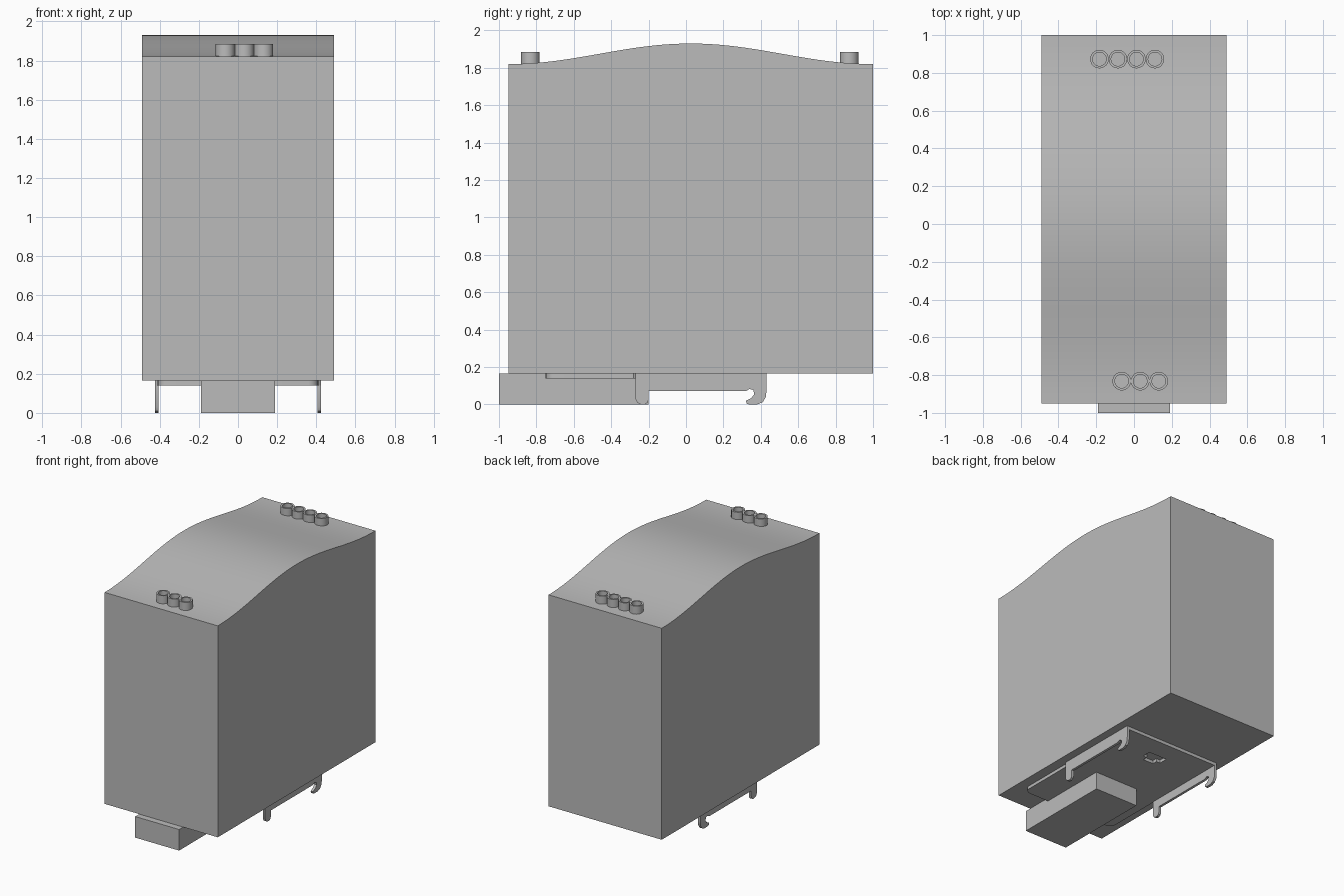
import bpy, bmesh, math
from mathutils import Vector

cube = bpy.data.objects.get("Cube")
if cube:
    bpy.data.objects.remove(cube, do_unlink=True)

grey = bpy.data.materials.new("housing grey")
grey.use_nodes = True
grey.diffuse_color = (0.5, 0.5, 0.5, 1)
grey.node_tree.nodes["Principled BSDF"].inputs["Base Color"].default_value = (0.5, 0.5, 0.5, 1)


def finish(name, bm, smooth=True):
    bmesh.ops.recalc_face_normals(bm, faces=bm.faces)
    mesh = bpy.data.meshes.new(name)
    bm.to_mesh(mesh)
    bm.free()
    mesh.materials.append(grey)
    ob = bpy.data.objects.new(name, mesh)
    bpy.context.collection.objects.link(ob)
    if smooth:
        bpy.ops.object.select_all(action='DESELECT')
        ob.select_set(True)
        bpy.context.view_layer.objects.active = ob
        bpy.ops.object.shade_smooth_by_angle(angle=math.radians(30))
    return ob


def prism(name, points, offset, smooth=True):
    """Extrude a closed outline of 3D points along offset."""
    bm = bmesh.new()
    face = bm.faces.new([bm.verts.new(p) for p in points])
    ext = bmesh.ops.extrude_face_region(bm, geom=[face])
    verts = [g for g in ext["geom"] if isinstance(g, bmesh.types.BMVert)]
    bmesh.ops.translate(bm, verts=verts, vec=Vector(offset))
    return finish(name, bm, smooth)


def box(name, x0, x1, y0, y1, z0, z1):
    return prism(name, [(x0, y0, z0), (x1, y0, z0), (x1, y1, z0), (x0, y1, z0)],
                 (0, 0, z1 - z0), False)


# Housing: side profile with a gently arched top
BOTTOM, FRONT, BACK, HALF = 0.165, -0.95, 1.0, 0.49
SHOULDER, CROWN = 1.82, 1.93
arch = []
for i in range(41):
    t = i / 40
    y = FRONT + (BACK - FRONT) * t
    arch.append((y, SHOULDER + (CROWN - SHOULDER) * (1 - math.cos(2 * math.pi * t)) / 2))
side = [(BACK, BOTTOM), (FRONT, BOTTOM)] + arch
prism("housing", [(-HALF, y, z) for y, z in side], (2 * HALF, 0, 0))


# Terminal sockets: hollow cylinders with a closed floor
def socket(name, x, y):
    bm = bmesh.new()
    outline = [(0.049, 1.80), (0.049, 1.885), (0.036, 1.885), (0.036, 1.835)]
    n = 32
    rings = [[bm.verts.new((x + r * math.cos(math.tau * k / n),
                            y + r * math.sin(math.tau * k / n), z)) for k in range(n)]
             for r, z in outline]
    for low, high in zip(rings, rings[1:]):
        for k in range(n):
            j = (k + 1) % n
            bm.faces.new((low[k], low[j], high[j], high[k]))
    bm.faces.new(rings[0])
    bm.faces.new(rings[-1])
    finish(name, bm)


for row, count, first, y in (("front", 3, -0.065, -0.832), ("back", 4, -0.183, 0.873)):
    for i in range(count):
        socket(f"{row}_socket_{i + 1}", first + 0.098 * i, y)

# Release slider under the housing
box("release_slider", -0.19, 0.19, -1.0, -0.2, 0, BOTTOM)

# Rail clip plate with rounded front corners
PLATE, EDGE = 0.14, 0.425
corner = 0.05
outline = [(EDGE, 0.43), (-EDGE, 0.43), (-EDGE, -0.27), (-0.41, -0.28)]
for sign, start in ((-1, math.pi), (1, 1.5 * math.pi)):
    for k in range(7):
        a = start + k * math.pi / 12
        outline.append((sign * 0.36 + corner * math.cos(a), -0.70 + corner * math.sin(a)))
outline += [(0.41, -0.28), (EDGE, -0.27)]
plate = prism("clip_plate", [(x, y, PLATE) for x, y in outline], (0, 0, BOTTOM - PLATE))

# Stepped slot cut through the plate
slot = [(-0.08, 0.20), (-0.045, 0.20), (-0.045, 0.16), (0.045, 0.16),
        (0.045, 0.20), (0.08, 0.20), (0.08, 0.27), (-0.08, 0.27)]
cutter = prism("slot_cutter", [(x, y, 0.1) for x, y in slot], (0, 0, 0.1), False)
cutter.hide_render = True
cutter.hide_viewport = True
cut = plate.modifiers.new("slot", 'BOOLEAN')
cut.operation = 'DIFFERENCE'
cut.solver = 'EXACT'
cut.object = cutter

# Side flanges: front leg, thin rail, and back hook
flange = [(-0.27, 0.155), (-0.27, 0.03), (-0.26, 0.01), (-0.24, 0), (-0.22, 0),
          (-0.205, 0.01), (-0.20, 0.03), (-0.20, 0.072), (0.32, 0.072), (0.34, 0.083),
          (0.36, 0.078), (0.365, 0.055), (0.35, 0.035), (0.32, 0.02), (0.325, 0.004),
          (0.34, 0), (0.38, 0), (0.41, 0.012), (0.427, 0.04), (0.43, 0.07), (0.43, 0.155)]
for name, x in (("left_flange", 0.405), ("right_flange", -0.425)):
    prism(name, [(x, y, z) for y, z in flange], (0.02, 0, 0))
